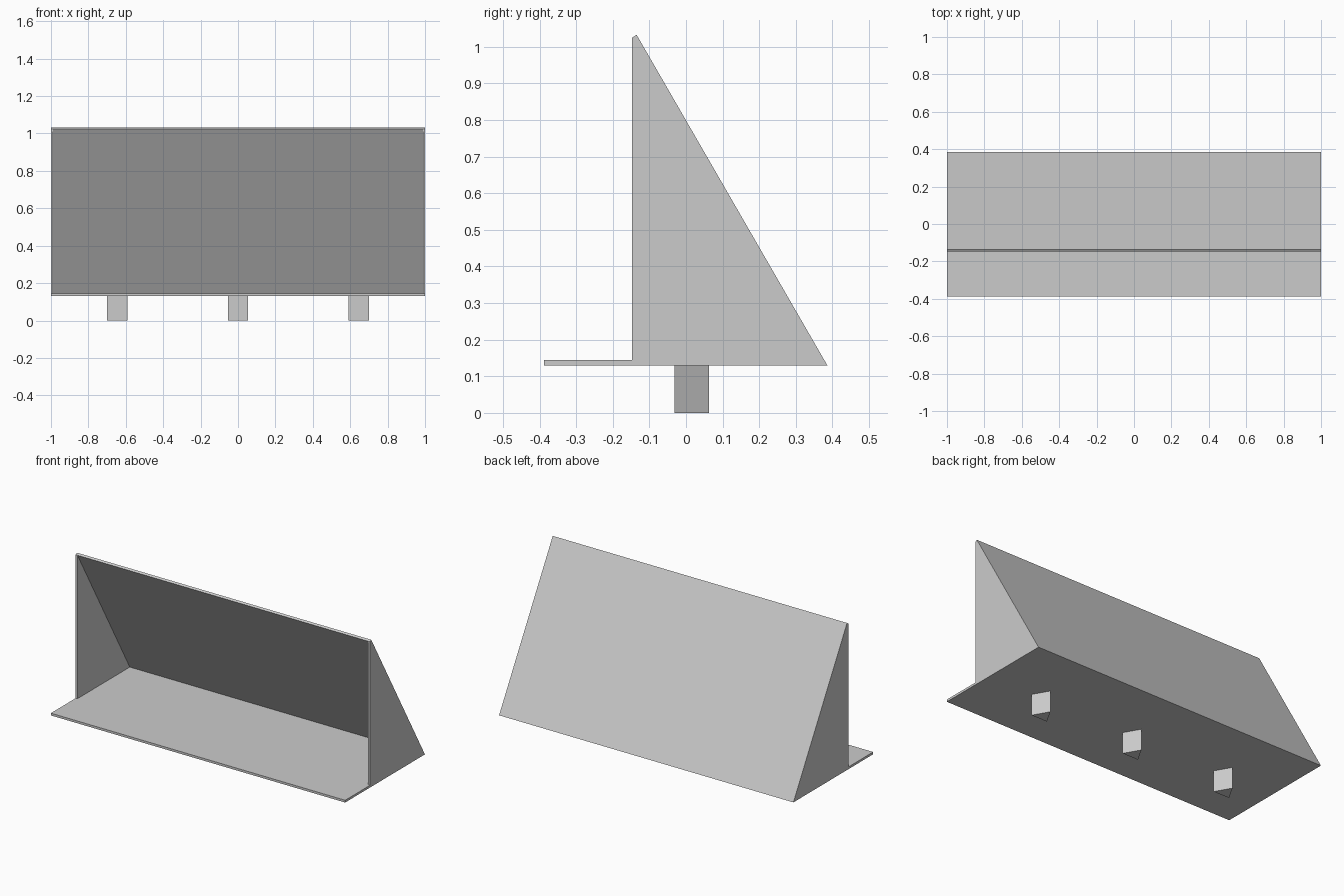
import bpy
import bmesh
from math import sin, cos, tau

cube = bpy.data.objects.get("Cube")
if cube:
    bpy.data.objects.remove(cube, do_unlink=True)

grey = bpy.data.materials.new("light_grey")
grey.use_nodes = True
colour = (0.6, 0.6, 0.6, 1)
grey.diffuse_color = colour
grey.node_tree.nodes["Principled BSDF"].inputs["Base Color"].default_value = colour


def prism(name, base, depth):
    """Extrude a flat outline of 3D points along the depth vector."""
    bm = bmesh.new()
    face = bm.faces.new([bm.verts.new(p) for p in base])
    extruded = bmesh.ops.extrude_face_region(bm, geom=[face])
    moved = [v for v in extruded["geom"] if isinstance(v, bmesh.types.BMVert)]
    bmesh.ops.translate(bm, verts=moved, vec=depth)
    bmesh.ops.recalc_face_normals(bm, faces=bm.faces)
    mesh = bpy.data.meshes.new(name)
    bm.to_mesh(mesh)
    bm.free()
    mesh.materials.append(grey)
    obj = bpy.data.objects.new(name, mesh)
    bpy.context.collection.objects.link(obj)
    return obj


def side_profile(name, outline, x0, x1):
    return prism(name, [(x0, y, z) for y, z in outline], (x1 - x0, 0, 0))


BOTTOM, FLOOR_TOP = 0.13, 0.144
MOUTH, REAR = -0.147, 0.386
INNER_REAR = 0.361
INNER_TOP = (MOUTH, 1.025)

# Floor tray, bevelled at the rear to meet the sloping back
side_profile("floor", [(-0.388, BOTTOM), (REAR, BOTTOM),
                       (INNER_REAR, FLOOR_TOP), (-0.388, FLOOR_TOP)], -1, 1)

# Sloping back board
side_profile("sloping_back", [(REAR, BOTTOM), (-0.135, 1.033),
                              INNER_TOP, (INNER_REAR, FLOOR_TOP)], -1, 1)

# Triangular end panels
for name, side in (("right_end_panel", -1), ("left_end_panel", 1)):
    side_profile(name, [(MOUTH, FLOOR_TOP), (INNER_REAR, FLOOR_TOP), INNER_TOP],
                 side, side * 0.988)

# Three-sided feet, point towards the rear
for name, x in (("right_foot", -0.645), ("middle_foot", 0), ("left_foot", 0.645)):
    radius = 0.0625
    corners = [(x + radius * sin(i * tau / 3), radius * cos(i * tau / 3), 0)
               for i in range(3)]
    prism(name, corners, (0, 0, BOTTOM))
